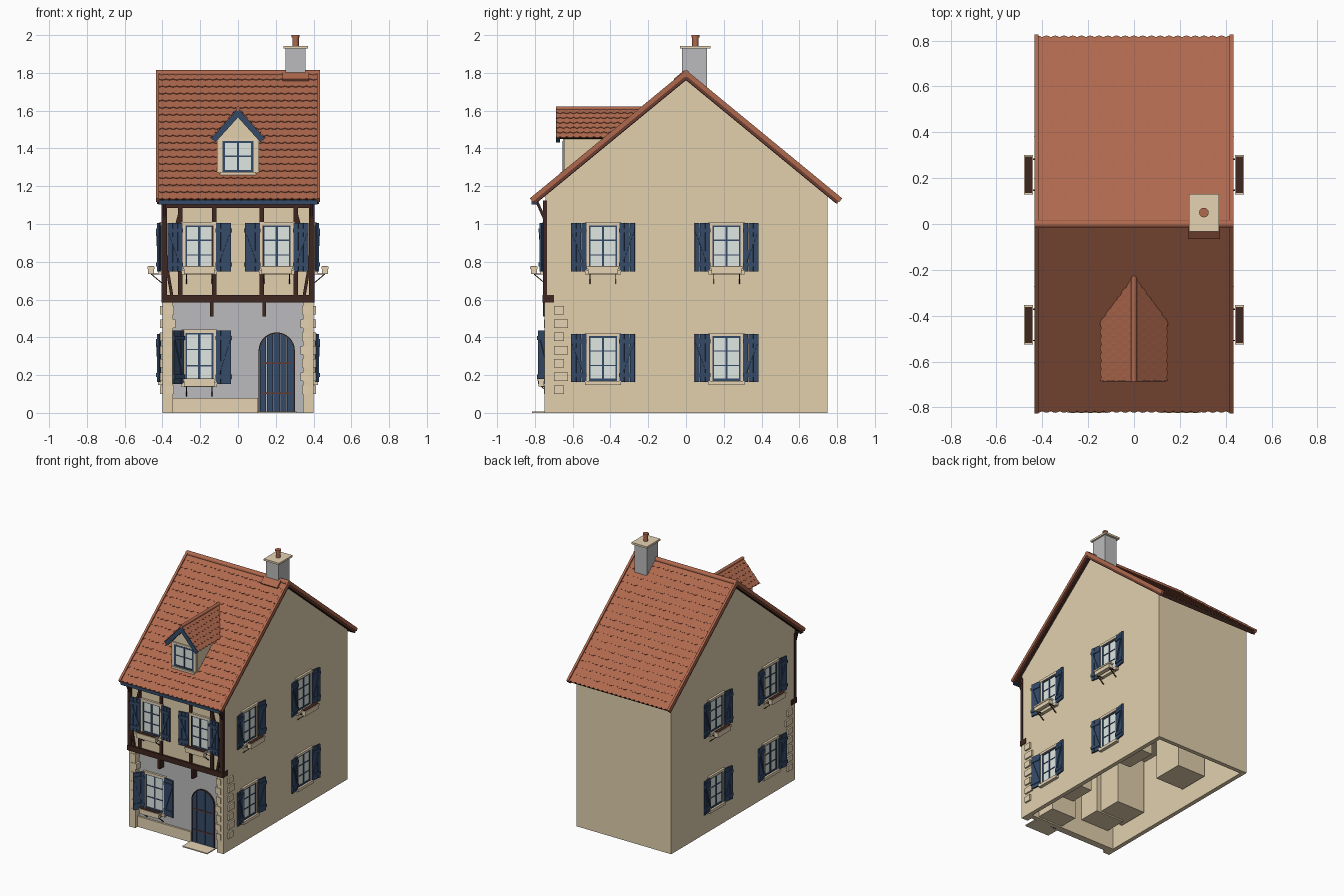
import bpy, bmesh, math
from mathutils import Matrix, Vector

if "Cube" in bpy.data.objects:
    bpy.data.objects.remove(bpy.data.objects["Cube"])


def mat(name, r, g, b):
    m = bpy.data.materials.new(name)
    m.diffuse_color = (r, g, b, 1)
    m.use_nodes = True
    m.node_tree.nodes["Principled BSDF"].inputs["Base Color"].default_value = m.diffuse_color
    return m


WALL = mat("beige_plaster", .76, .63, .42)
STONE = mat("light_stone", .78, .65, .45)
TILE = mat("terracotta", .43, .14, .075)
BLUE = mat("dark_blue", .036, .07, .14)
WOOD = mat("dark_timber", .05, .02, .014)
GREY = mat("grey_plaster", .50, .50, .51)
GLASS = mat("pale_glass", .76, .82, .78)
RUST = mat("rusty_iron", .14, .045, .03)
I = Matrix.Identity(4)


def finish(name, bm, m):
    bmesh.ops.recalc_face_normals(bm, faces=bm.faces)
    me = bpy.data.meshes.new(name)
    bm.to_mesh(me)
    bm.free()
    me.materials.append(m)
    ob = bpy.data.objects.new(name, me)
    bpy.context.collection.objects.link(ob)
    return ob


def box(x0, x1, y0, y1, z0, z1):
    """Matrix turning a unit cube into an axis-aligned box."""
    return (Matrix.Translation(((x0 + x1) / 2, (y0 + y1) / 2, (z0 + z1) / 2))
            @ Matrix.Diagonal((abs(x1 - x0), abs(y1 - y0), abs(z1 - z0), 1)))


def bar(a, b, w, d):
    """Matrix turning a unit cube into a beam from a to b."""
    a, b = Vector(a), Vector(b)
    v = b - a
    return (Matrix.Translation((a + b) / 2) @ v.to_track_quat('Z', 'Y').to_matrix().to_4x4()
            @ Matrix.Diagonal((w, d, v.length, 1)))


def boxes(name, m, items, M=I):
    bm = bmesh.new()
    for b in items:
        bmesh.ops.create_cube(bm, size=1, matrix=M @ b)
    return finish(name, bm, m)


def prism(name, m, pts, a, vec):
    """Polygon pts (mapped by a) swept along vec."""
    bm = bmesh.new()
    f = bm.faces.new([bm.verts.new(a(*p)) for p in pts])
    ext = bmesh.ops.extrude_face_region(bm, geom=[f])["geom"]
    bmesh.ops.translate(bm, verts=[v for v in ext if isinstance(v, bmesh.types.BMVert)], vec=vec)
    return finish(name, bm, m)


def cylinder(name, m, r1, r2, h, M, seg=12):
    bm = bmesh.new()
    bmesh.ops.create_cone(bm, cap_ends=True, segments=seg, radius1=r1, radius2=r2, depth=h, matrix=M)
    ob = finish(name, bm, m)
    for p in ob.data.polygons:
        p.use_smooth = len(p.vertices) == 4
    return ob


def tiles(name, O, U, D, N, u0, u1, L, rows, cols, lift):
    """Overlapping courses of scalloped tiles on a slope."""
    bm = bmesh.new()
    pt = lambda u, d, n: bm.verts.new(O + U * u + D * d + N * n)
    seg = 4
    for i in range(rows):
        prev = None
        for k in range(cols * seg + 1):
            u = u0 + (u1 - u0) * k / (cols * seg)
            phase = (k + (i % 2) * seg / 2) / seg
            d1 = (i + 1) * L / rows + .010 * abs(math.sin(math.pi * phase)) - .004
            cur = (pt(u, i * L / rows - .006, .001), pt(u, d1, lift), pt(u, d1, 0))
            if prev:
                bm.faces.new((prev[0], prev[1], cur[1], cur[0]))
                bm.faces.new((prev[1], prev[2], cur[2], cur[1]))
            prev = cur
    bmesh.ops.remove_doubles(bm, verts=bm.verts, dist=1e-5)
    finish(name, bm, TILE)


# --- House body, hollow underneath ---
RZ, DROP, RUN = 1.80, .67, .815
SL = math.hypot(DROP, RUN)
C, S = RUN / SL, DROP / SL
FY = -.70  # recessed ground-floor front
under = lambda y: RZ - abs(y) * S / C - .03 / C
prof = [(FY, 0), (FY, under(FY)), (0, under(0)), (.75, under(.75)), (.75, 0)]
body = prism("house_body", WALL, prof, lambda y, z: (-.4, y, z), (.8, 0, 0))
bm = bmesh.new()
bm.from_mesh(body.data)
base = [f for f in bm.faces if f.normal.z < -.9]
bmesh.ops.inset_region(bm, faces=base, thickness=.045)
ext = bmesh.ops.extrude_face_region(bm, geom=base)["geom"]
bmesh.ops.delete(bm, geom=base, context='FACES')
bmesh.ops.translate(bm, verts=[v for v in ext if isinstance(v, bmesh.types.BMVert)], vec=(0, 0, .55))
bm.to_mesh(body.data)
bm.free()
boxes("window_niches", WALL, [box(s * .36, s * .12, y - .12, y + .12, .14, .56)
                              for s in (-1, 1) for y in (-.44, .22)])
boxes("front_niches", WALL, [box(-.32, -.08, -.68, -.50, .13, .56), box(.10, .31, -.68, -.52, .01, .56)])

# --- Front facade: overhanging upper floor, recessed ground floor ---
prism("upper_front_panel", WALL, [(-.745, .59), (-.745, under(.745)), (-.68, under(.68)), (-.68, .59)],
      lambda y, z: (-.4, y, z), (.8, 0, 0))
boxes("ground_front_panel", GREY, [box(-.35, .35, FY - .006, FY + .001, 0, .59)])
boxes("plinth", STONE, [box(-.345, .105, FY - .02, FY, 0, .08)])
boxes("corner_pillars", WALL, [box(s * .40, s * .345, -.748, -.69, 0, .59) for s in (-1, 1)])
quoins = []
for i in range(7):
    z, wide = .10 + i * .07, .02 * (i % 2)
    for s in (-1, 1):
        quoins += [box(s * .39, s * .412, -.70, -.645 + wide, z, z + .045),
                   box(s * .38, s * (.34 - wide * .5), -.752, -.70, z, z + .045)]
boxes("quoin_stones", STONE, quoins)
timber = [box(-.405, .405, -.76, -.70, .585, .625), box(-.405, .405, -.758, -.735, 1.085, 1.125)]
for s in (-1, 1):
    timber.append(box(s * .404, s * .375, -.757, -.735, .62, 1.09))
    timber += [box(s * a - .012, s * a + .012, -.755, -.735, .62, 1.09) for a in (.125, .305)]
    timber += [bar((s * .38, -.747, .78), (s * .30, -.747, 1.09), .02, .016),
               bar((s * .35, -.747, .62), (s * .385, -.747, .82), .02, .016),
               bar((s * .39, -.75, 1.03), (s * .39, -.79, 1.12), .015, .015),
               box(s * .14 - .009, s * .14 + .009, -.757, -.70, .51, .59)]
boxes("timber_frame", WOOD, timber)
boxes("eave_gutter", BLUE, [box(-.42, .42, -.818, -.785, 1.103, 1.127)])

# --- Arched plank door ---
DX, R, ZS = .205, .09, .33
arch = lambda x, r: ZS + math.sqrt(max(r * r - (x - DX) ** 2, 0))
for i in range(5):
    a = DX - R + i * 2 * R / 5
    xs = [a + .0015 + k * (2 * R / 5 - .003) / 4 for k in range(5)]
    prism("door_plank", BLUE, [(xs[0], 0), (xs[-1], 0)] + [(x, arch(x, R)) for x in reversed(xs)],
          lambda x, z: (x, FY - .014, z), (0, .014, 0))
ring = [(DX + r * math.cos(t * math.pi / 16), ZS + r * math.sin(t * math.pi / 16))
        for r, order in ((R + .006, range(17)), (R, range(16, -1, -1))) for t in order]
ring = [(DX + R, 0), (DX + R + .006, 0)] + ring[:17] + [(DX - R - .006, 0), (DX - R, 0)] + ring[17:]
prism("door_frame", WOOD, ring, lambda x, z: (x, FY - .018, z), (0, .02, 0))
boxes("door_hinges", RUST, [box(DX - .08, DX + .08, FY - .018, FY - .008, z, z + .008) for z in (.10, .26)])
boxes("door_step", STONE, [box(.10, .31, -.815, -.69, 0, .008)])


# --- Windows: local x along the wall, -y outward ---
def window(M, z0, z1, planter, angles=(8, 8)):
    boxes("window_surround", STONE,
          [box(s * .074, s * .092, -.012, .02, z0, z1) for s in (-1, 1)]
          + [box(-.095, .095, -.016, .02, z1 - .012, z1 + .006),
             box(-.095, .095, -.024, .02, z0 - .012, z0 + .010)], M)
    boxes("window_glass", GLASS, [box(-.075, .075, -.004, .02, z0, z1)], M)
    h = z1 - z0
    boxes("window_frame", BLUE,
          [box(s * .066, s * .075, -.009, .01, z0, z1 - .012) for s in (-1, 1)]
          + [box(-.006, .006, -.009, .01, z0, z1 - .012),
             box(-.07, .07, -.009, .01, z1 - .021, z1 - .012), box(-.07, .07, -.009, .01, z0 + .01, z0 + .021)]
          + [box(-.07, .07, -.008, .01, z0 + h * k - .003, z0 + h * k + .003) for k in (.35, .65)], M)
    for s, ang in zip((-1, 1), angles):
        H = M @ Matrix.Translation((s * .088, -.008, 0)) @ Matrix.Rotation(-s * math.radians(ang), 4, 'Z')
        W = .083
        slats = [box(s * (W * k / 3 + .001), s * (W * (k + 1) / 3 - .001), -.010, 0, z0 + .004, z1) for k in range(3)]
        slats += [box(0, s * W, -.016, -.005, z, z + .022) for z in (z0 + .03, z1 - .05)]
        slats.append(bar((s * .01, -.010, z0 + .045), (s * (W - .01), -.010, z1 - .045), .010, .014))
        boxes("shutter", BLUE, slats, H)
    if planter:
        boxes("flower_box", STONE, [box(-.08, .08, -.076, -.045, z0 - .01, z0 + .022),
                                    box(-.086, .086, -.08, -.041, z0 + .018, z0 + .030)], M)
        boxes("flower_box_soil", WOOD, [box(-.079, .079, -.075, -.046, z0 + .026, z0 + .033)], M)
        boxes("flower_box_brackets", WOOD,
              [bar((x, 0, z0 - .06), (x, -.06, z0 - .01), .005, .005) for x in (-.068, .068)]
              + [box(x - .003, x + .003, -.06, 0, z0 - .012, z0 - .006) for x in (-.068, .068)], M)


for x in (-.205, .205):
    window(Matrix.Translation((x, -.745, 0)), .745, 1.005, True)
window(Matrix.Translation((-.205, FY - .006, 0)), .15, .435, True, (50, 8))
for s in (-1, 1):
    for y in (-.44, .215):
        M = Matrix.Translation((s * .4, y, 0)) @ Matrix.Rotation(s * math.pi / 2, 4, 'Z')
        window(M, .745, 1.005, True)
        window(M, .16, .418, False)

# --- Main roof ---
X = Vector((1, 0, 0))
for s, side, lift in ((-1, "front", .006), (1, "back", .004)):
    D, N, O = Vector((0, s * C, -S)), Vector((0, s * S, C)), Vector((0, 0, RZ))
    basis = Matrix((X, D, N)).transposed().to_4x4()
    basis.translation = O
    boxes(side + "_roof_deck", WOOD, [box(-.42, .42, 0, SL - .005, -.03, -.001)], basis)
    tiles(side + "_roof_tiles", O, X, D, N, -.42, .42, SL, 18, 22, lift)
    boxes(side + "_verge_tiles", TILE, [box(t * .417, t * .434, 0, SL + .006, -.012, .012) for t in (-1, 1)], basis)
    boxes(side + "_verge_boards", RUST, [box(t * .415, t * .430, 0, SL + .002, -.028, -.012) for t in (-1, 1)], basis)
cylinder("roof_ridge", TILE, .018, .018, .868, Matrix.Translation((0, 0, RZ - .004)) @ Matrix.Rotation(math.pi / 2, 4, 'Y'))

# --- Dormer ---
prism("dormer_body", WALL, [(-.11, 1.24), (.11, 1.24), (.11, 1.47), (0, 1.585), (-.11, 1.47)],
      lambda x, z: (x, -.645, z), (0, .445, 0))
boxes("dormer_surround", STONE, [box(s * .081, s * .10, -.652, -.63, 1.27, 1.455) for s in (-1, 1)]
      + [box(-.10, .10, -.652, -.63, 1.44, 1.455), box(-.095, .095, -.665, -.63, 1.256, 1.274)])
boxes("dormer_glass", GLASS, [box(-.08, .08, -.648, -.63, 1.274, 1.44)])
boxes("dormer_window_frame", BLUE, [box(s * .069, s * .082, -.653, -.64, 1.274, 1.44) for s in (-1, 1)]
      + [box(-.08, .08, -.653, -.64, z, z + .012) for z in (1.274, 1.428)]
      + [box(-.005, .005, -.652, -.64, 1.28, 1.43), box(-.07, .07, -.651, -.64, 1.356, 1.362)])
DL = math.hypot(.14, .155)
Y = Vector((0, 1, 0))
for s, side in ((-1, "left"), (1, "right")):
    D, N, O = Vector((s * .14, 0, -.155)) / DL, Vector((s * .155, 0, .14)) / DL, Vector((0, 0, 1.612))
    basis = Matrix((Y, D, N)).transposed().to_4x4()
    basis.translation = O
    boxes("dormer_deck_" + side, WOOD, [box(-.68, -.22, 0, DL - .004, -.014, -.001)], basis)
    tiles("dormer_tiles_" + side, O, Y, D, N, -.685, -.22, DL, 6, 13, .006)
    boxes("dormer_bargeboard_" + side, BLUE, [box(-.688, -.668, 0, DL + .004, -.032, -.001)], basis)
cylinder("dormer_ridge", TILE, .012, .012, .48, Matrix.Translation((0, -.448, 1.61)) @ Matrix.Rotation(math.pi / 2, 4, 'X'))

# --- Chimney ---
boxes("chimney_stack", GREY, [box(.252, .358, -.022, .112, 1.66, 1.932)])
boxes("chimney_cap", STONE, [box(.24, .37, -.032, .13, 1.928, 1.942)])
boxes("chimney_flashing", TILE, [bar((.305, -.06, 1.763), (.305, -.01, 1.804), .14, .014)])
cylinder("chimney_pot", TILE, .017, .017, .06, Matrix.Translation((.305, .05, 1.965)))
cylinder("chimney_pot_rim", TILE, .021, .021, .012, Matrix.Translation((.305, .05, 1.994)))
